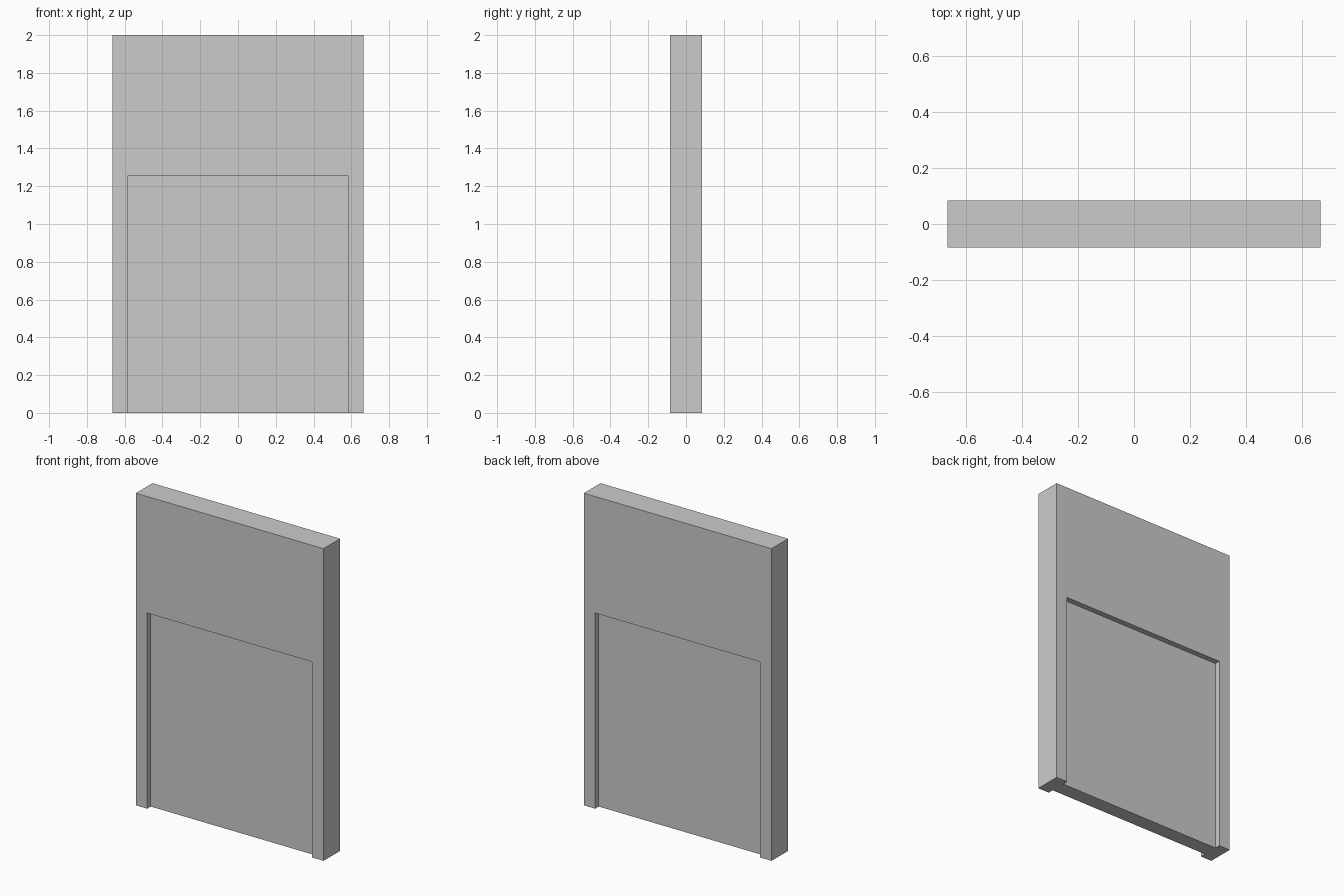
import bpy

if "Cube" in bpy.data.objects:
    bpy.data.objects.remove(bpy.data.objects["Cube"])

WIDTH, DEPTH, HEIGHT = 1.33, 0.168, 2.0
OPEN_W, OPEN_H, RECESS = 1.17, 1.253, 0.036


def box(name, size, centre):
    bpy.ops.mesh.primitive_cube_add(size=1, location=centre)
    ob = bpy.context.object
    ob.name = name
    ob.scale = size
    bpy.ops.object.transform_apply(location=True, rotation=False, scale=True)
    return ob


# Solid wall slab
wall = box("wall_panel", (WIDTH, DEPTH, HEIGHT), (0, 0, HEIGHT / 2))

# Shallow doorway recess on the front and back, open at the floor
for side, label in ((-1, "front"), (1, "back")):
    thick = 0.2
    y = side * (DEPTH / 2 - RECESS + thick / 2)
    drop = 0.1
    cutter = box(label + "_recess_cutter", (OPEN_W, thick, OPEN_H + drop),
                 (0, y, (OPEN_H - drop) / 2))
    cutter.hide_render = True
    mod = wall.modifiers.new(label + "_recess", 'BOOLEAN')
    mod.operation = 'DIFFERENCE'
    mod.solver = 'EXACT'
    mod.object = cutter
    bpy.context.view_layer.objects.active = wall
    bpy.ops.object.modifier_apply(modifier=mod.name)
    bpy.data.objects.remove(cutter, do_unlink=True)
